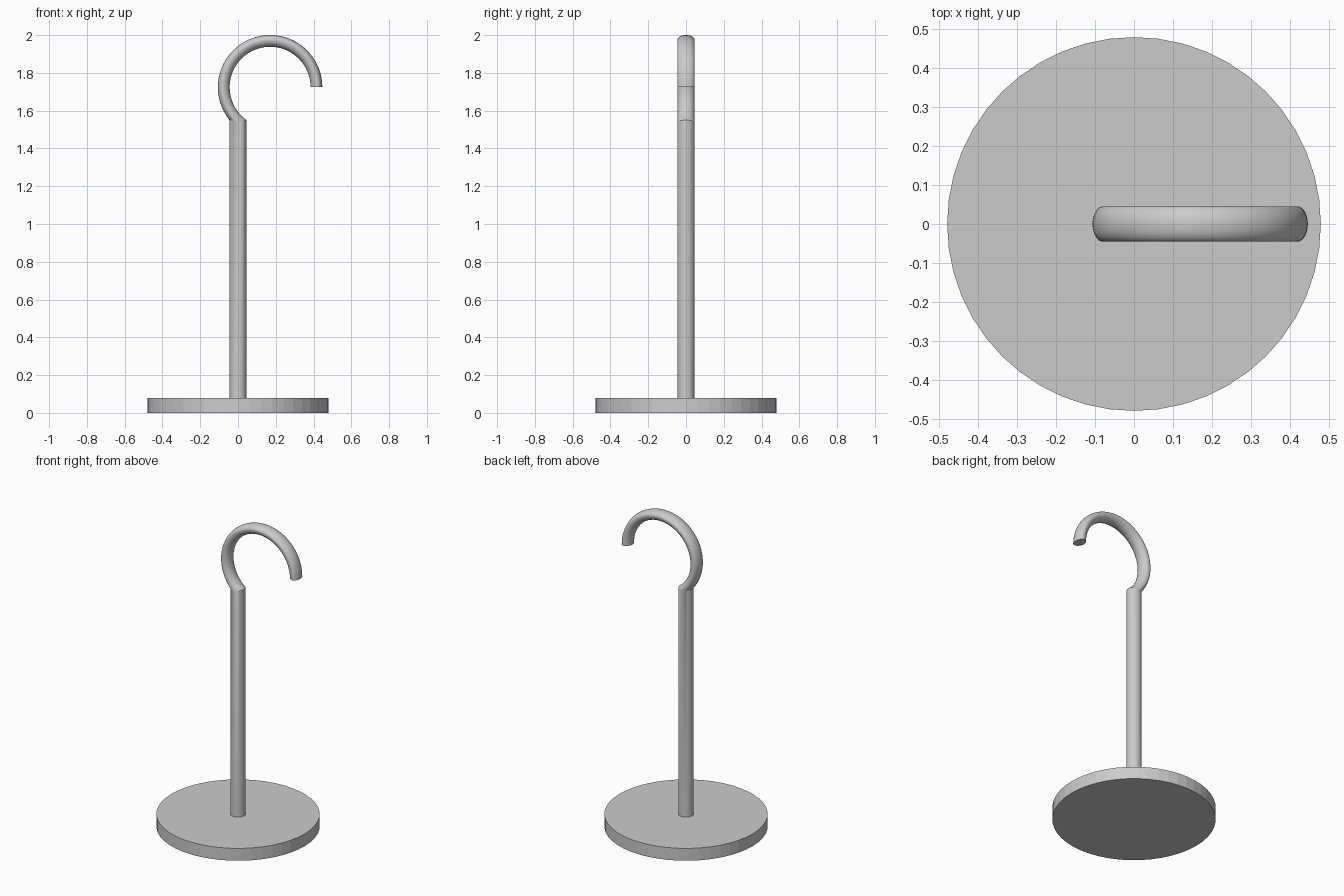
import bpy, bmesh, math

if "Cube" in bpy.data.objects:
    bpy.data.objects.remove(bpy.data.objects["Cube"])

SIDES, STEPS = 32, 40
R = 0.045              # rod radius
CX, CZ = 0.17, 1.724   # centre of the hook's arc
TOP = 1.55             # height where the rod bends into the hook


def smooth(obj):
    bpy.ops.object.select_all(action='DESELECT')
    obj.select_set(True)
    bpy.context.view_layer.objects.active = obj
    bpy.ops.object.shade_smooth_by_angle(angle=math.radians(30))


# Round base plate
bpy.ops.mesh.primitive_cylinder_add(vertices=48, radius=0.48, depth=0.08,
                                    location=(0, 0, 0.04))
bpy.context.object.name = "base"

# Rod and hook: the rod's shallow saddle-shaped top ring is swept round the arc
circle = [(R * math.cos(2 * math.pi * i / SIDES), R * math.sin(2 * math.pi * i / SIDES))
          for i in range(SIDES)]
top = [(x, y, TOP - 0.012 * (1 - abs(x) / R)) for x, y in circle]
rings = [[(x, y, 0.07) for x, y in circle], top]
for s in range(1, STEPS + 1):
    ring = []
    for x, y, z in top:
        r = math.hypot(x - CX, z - CZ)
        start = math.atan2(z - CZ, x - CX) % (2 * math.pi)
        a = start * (1 - s / STEPS)
        ring.append((CX + r * math.cos(a), y, CZ + r * math.sin(a)))
    rings.append(ring)

bm = bmesh.new()
loops = [[bm.verts.new(p) for p in ring] for ring in rings]
for a, b in zip(loops, loops[1:]):
    for i in range(SIDES):
        j = (i + 1) % SIDES
        bm.faces.new((a[i], a[j], b[j], b[i]))
bm.faces.new(loops[0][::-1])
bm.faces.new(loops[-1])
bmesh.ops.recalc_face_normals(bm, faces=bm.faces)
mesh = bpy.data.meshes.new("rod_and_hook")
bm.to_mesh(mesh)
bm.free()
rod = bpy.data.objects.new("rod_and_hook", mesh)
bpy.context.collection.objects.link(rod)
smooth(rod)
